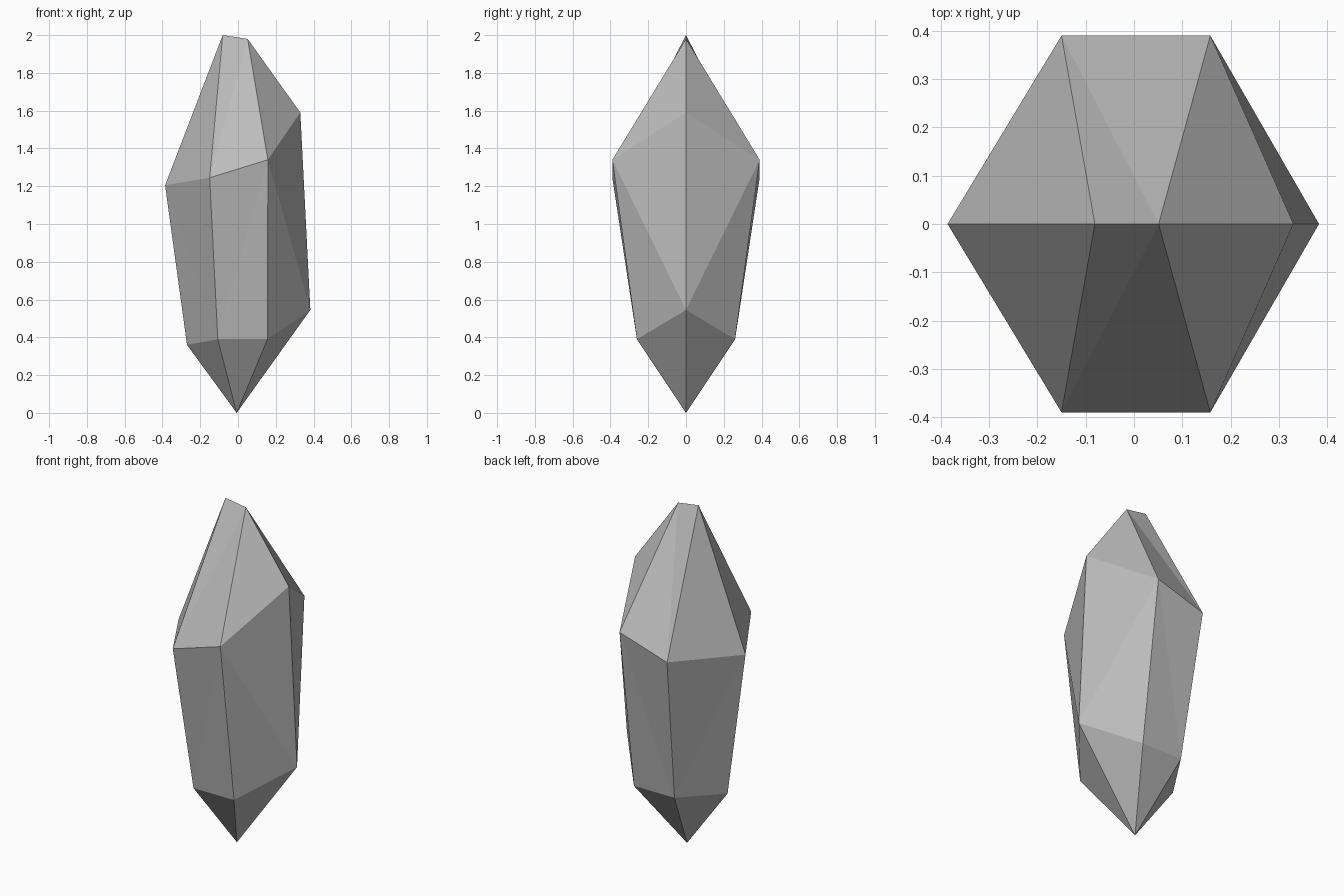
import bpy
import bmesh

old = bpy.data.objects.get("Cube")
if old:
    bpy.data.objects.remove(old, do_unlink=True)

# Stone colour
stone = bpy.data.materials.new("grey_stone")
stone.use_nodes = True
colour = (0.5, 0.5, 0.5, 1)
stone.diffuse_color = colour
stone.node_tree.nodes["Principled BSDF"].inputs["Base Color"].default_value = colour

# Front half of the crystal: rings run from the -x corner to the +x corner
lower_ring = [(-0.27, 0, 0.36), (-0.107, -0.26, 0.39), (0.156, -0.26, 0.39), (0.383, 0, 0.545)]
upper_ring = [(-0.386, 0, 1.205), (-0.15, -0.39, 1.245), (0.158, -0.39, 1.34), (0.33, 0, 1.59)]
ridge = [(-0.081, 0, 2.0), (0.051, 0, 1.98)]

bm = bmesh.new()
foot = bm.verts.new((-0.007, 0, 0))
low = [bm.verts.new(p) for p in lower_ring]
up = [bm.verts.new(p) for p in upper_ring]
peak = [bm.verts.new(p) for p in ridge]

# Pointed base and body, each body side split into two facets
for i in range(3):
    bm.faces.new((foot, low[i + 1], low[i]))
    if i == 0:
        bm.faces.new((low[0], low[1], up[0]))
        bm.faces.new((low[1], up[1], up[0]))
    else:
        bm.faces.new((low[i], low[i + 1], up[i]) if i == 2 else (low[i], low[i + 1], up[i + 1]))
        bm.faces.new((low[i + 1], up[i + 1], up[i]) if i == 2 else (low[i], up[i + 1], up[i]))

# Crown rising to the short ridge
bm.faces.new((up[0], up[1], peak[0]))
bm.faces.new((up[1], peak[1], peak[0]))
bm.faces.new((up[1], up[2], peak[1]))
bm.faces.new((up[2], up[3], peak[1]))

# Mirror to make the back half
bmesh.ops.mirror(bm, geom=bm.verts[:] + bm.edges[:] + bm.faces[:], axis='Y', merge_dist=0.001)
bmesh.ops.recalc_face_normals(bm, faces=bm.faces)

mesh = bpy.data.meshes.new("crystal")
bm.to_mesh(mesh)
bm.free()
mesh.materials.append(stone)
crystal = bpy.data.objects.new("crystal", mesh)
bpy.context.collection.objects.link(crystal)
